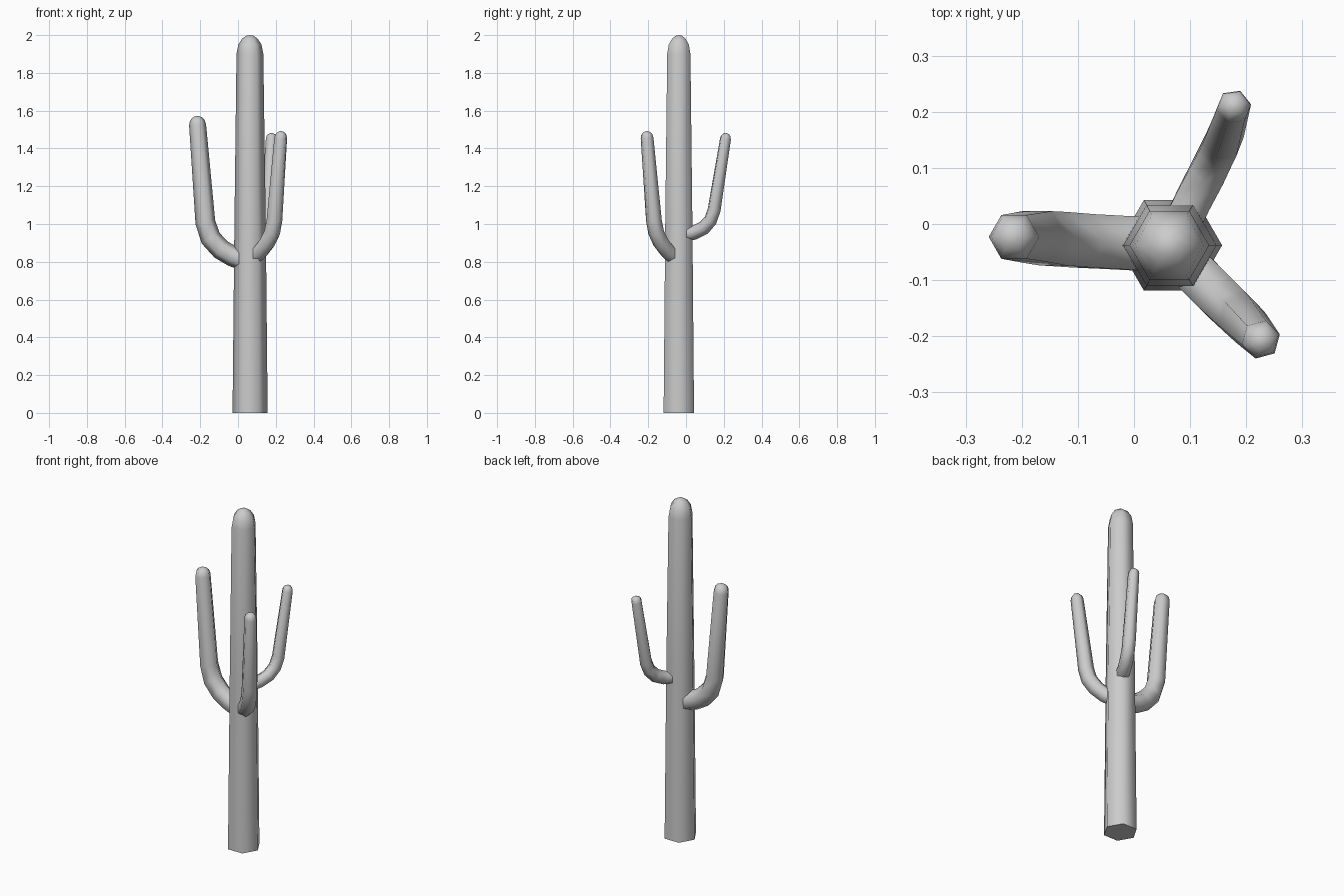
import bpy
import bmesh
from math import cos, sin, pi, radians
from mathutils import Vector

if "Cube" in bpy.data.objects:
    bpy.data.objects.remove(bpy.data.objects["Cube"])

SIDES = 6


def tube(name, path, radii, lateral, cap, close_base=False):
    """Hexagonal tube along a path, finished with a rounded tip of height cap."""
    lateral = Vector(lateral).normalized()
    pts = [Vector(p) for p in path]
    rings = []
    for i, p in enumerate(pts):
        a, b = pts[max(i - 1, 0)], pts[min(i + 1, len(pts) - 1)]
        # mean of the neighbouring directions gives a mitred bend
        t = Vector()
        if i > 0:
            t += (p - a).normalized()
        if i < len(pts) - 1:
            t += (b - p).normalized()
        rings.append((p, t.normalized(), radii[i]))
    end, direction, r = rings[-1]
    for deg in (30, 55, 75):
        rings.append((end + direction * cap * sin(radians(deg)), direction, r * cos(radians(deg))))

    bm = bmesh.new()
    loops = []
    for p, t, rad in rings:
        out = lateral.cross(t).normalized()
        side = t.cross(out)
        loops.append([bm.verts.new(p + rad * (out * cos(2 * pi * k / SIDES) + side * sin(2 * pi * k / SIDES)))
                      for k in range(SIDES)])
    for lo, hi in zip(loops, loops[1:]):
        for k in range(SIDES):
            j = (k + 1) % SIDES
            bm.faces.new((lo[k], lo[j], hi[j], hi[k]))
    pole = bm.verts.new(end + direction * cap)
    for k in range(SIDES):
        bm.faces.new((loops[-1][k], loops[-1][(k + 1) % SIDES], pole))
    if close_base:
        bm.faces.new(loops[0][::-1])
    bmesh.ops.recalc_face_normals(bm, faces=bm.faces[:])

    mesh = bpy.data.meshes.new(name)
    bm.to_mesh(mesh)
    bm.free()
    obj = bpy.data.objects.new(name, mesh)
    bpy.context.collection.objects.link(obj)
    bpy.ops.object.select_all(action='DESELECT')
    obj.select_set(True)
    bpy.context.view_layer.objects.active = obj
    bpy.ops.object.shade_smooth_by_angle(angle=radians(70))
    return obj


# Trunk: tapering column with a domed top
tube("trunk",
     [(0.064, -0.038, 0), (0.064, -0.038, 1.0), (0.063, -0.038, 1.9)],
     [0.093, 0.083, 0.071], (0, 1, 0), 0.10, close_base=True)

# Left arm
tube("left_arm",
     [(0.04, -0.036, 0.805), (-0.03, -0.033, 0.83), (-0.09, -0.03, 0.865),
      (-0.145, -0.026, 0.925), (-0.173, -0.023, 1.01), (-0.214, -0.023, 1.525)],
     [0.056, 0.055, 0.055, 0.055, 0.053, 0.045], (0, 1, 0), 0.047)

# Front right arm
tube("front_right_arm",
     [(0.09, -0.066, 0.83), (0.119, -0.097, 0.855), (0.154, -0.132, 0.90),
      (0.181, -0.158, 0.955), (0.193, -0.170, 1.02), (0.226, -0.206, 1.455)],
     [0.045, 0.045, 0.045, 0.044, 0.043, 0.035], (1, 1, 0), 0.037)

# Back right arm
tube("back_right_arm",
     [(0.083, -0.005, 0.945), (0.107, 0.045, 0.955), (0.133, 0.095, 0.98),
      (0.150, 0.130, 1.02), (0.159, 0.149, 1.075), (0.178, 0.209, 1.45)],
     [0.038, 0.038, 0.038, 0.037, 0.037, 0.031], (-0.93, 0.37, 0), 0.032)
